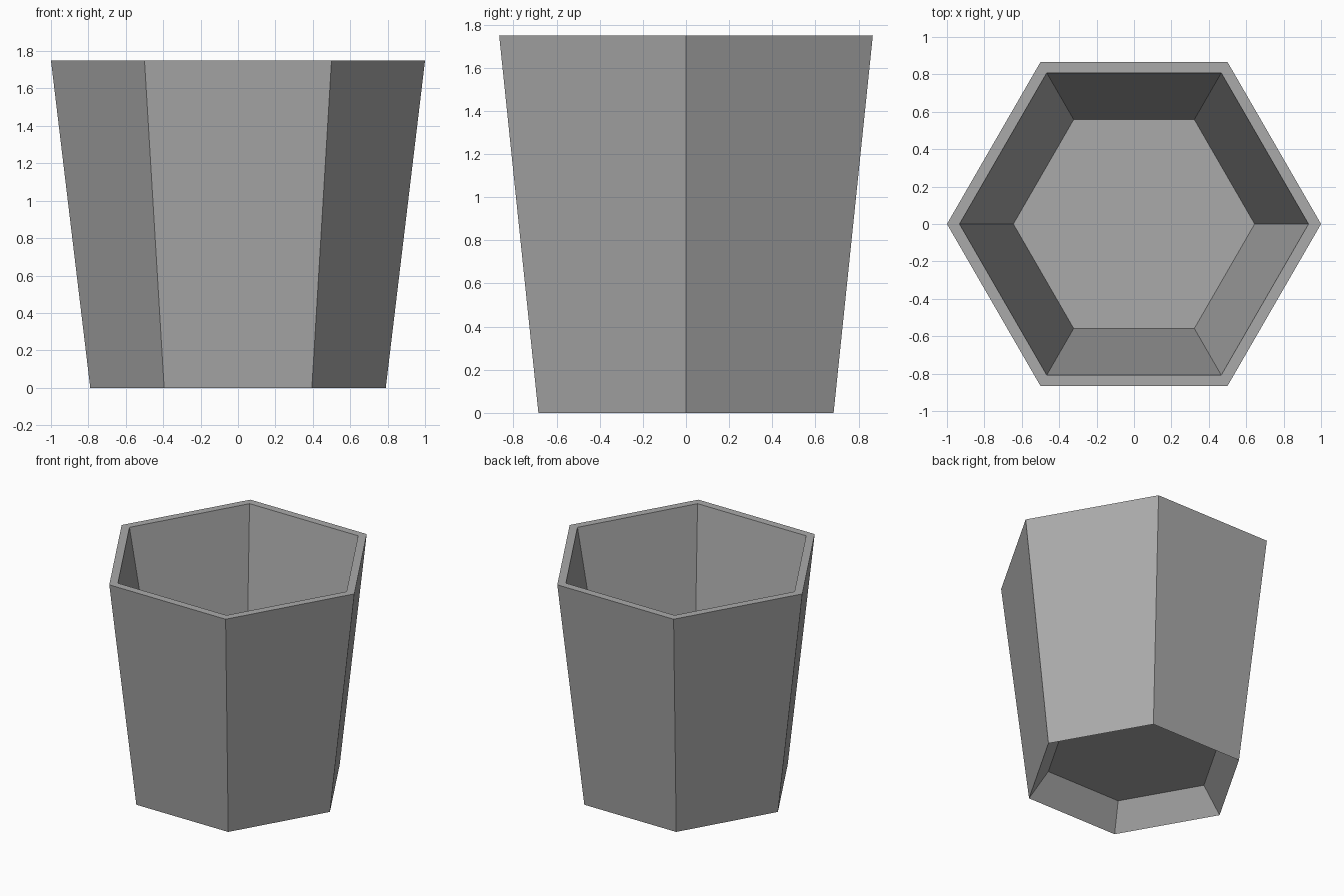
import bpy
import bmesh
from math import cos, sin, tau

SIDES = 6

default = bpy.data.objects.get("Cube")
if default:
    bpy.data.objects.remove(default, do_unlink=True)

grey = bpy.data.materials.new("plain grey")
grey.use_nodes = True
colour = (0.4, 0.4, 0.4, 1)
grey.diffuse_color = colour
grey.node_tree.nodes["Principled BSDF"].inputs["Base Color"].default_value = colour

bm = bmesh.new()


def ring(radius, z):
    """Hexagon of vertices with corners on the x axis."""
    return [bm.verts.new((radius * cos(tau * i / SIDES), radius * sin(tau * i / SIDES), z))
            for i in range(SIDES)]


def bridge(a, b):
    for i in range(SIDES):
        j = (i + 1) % SIDES
        bm.faces.new((a[i], a[j], b[j], b[i]))


# Profile: raised floor underside, foot edge, outer rim, inner rim, floor
floor = ring(0.645, 0.19)
foot = ring(0.79, 0)
outer_rim = ring(1, 1.75)
inner_rim = ring(0.933, 1.75)

bridge(floor, foot)         # hollow under the base
bridge(foot, outer_rim)     # outer wall
bridge(outer_rim, inner_rim)  # flat lip
bridge(inner_rim, floor)    # inner wall
bm.faces.new(floor)         # floor

mesh = bpy.data.meshes.new("hexagonal_cup")
bm.to_mesh(mesh)
bm.free()
mesh.materials.append(grey)
cup = bpy.data.objects.new("hexagonal_cup", mesh)
bpy.context.collection.objects.link(cup)
